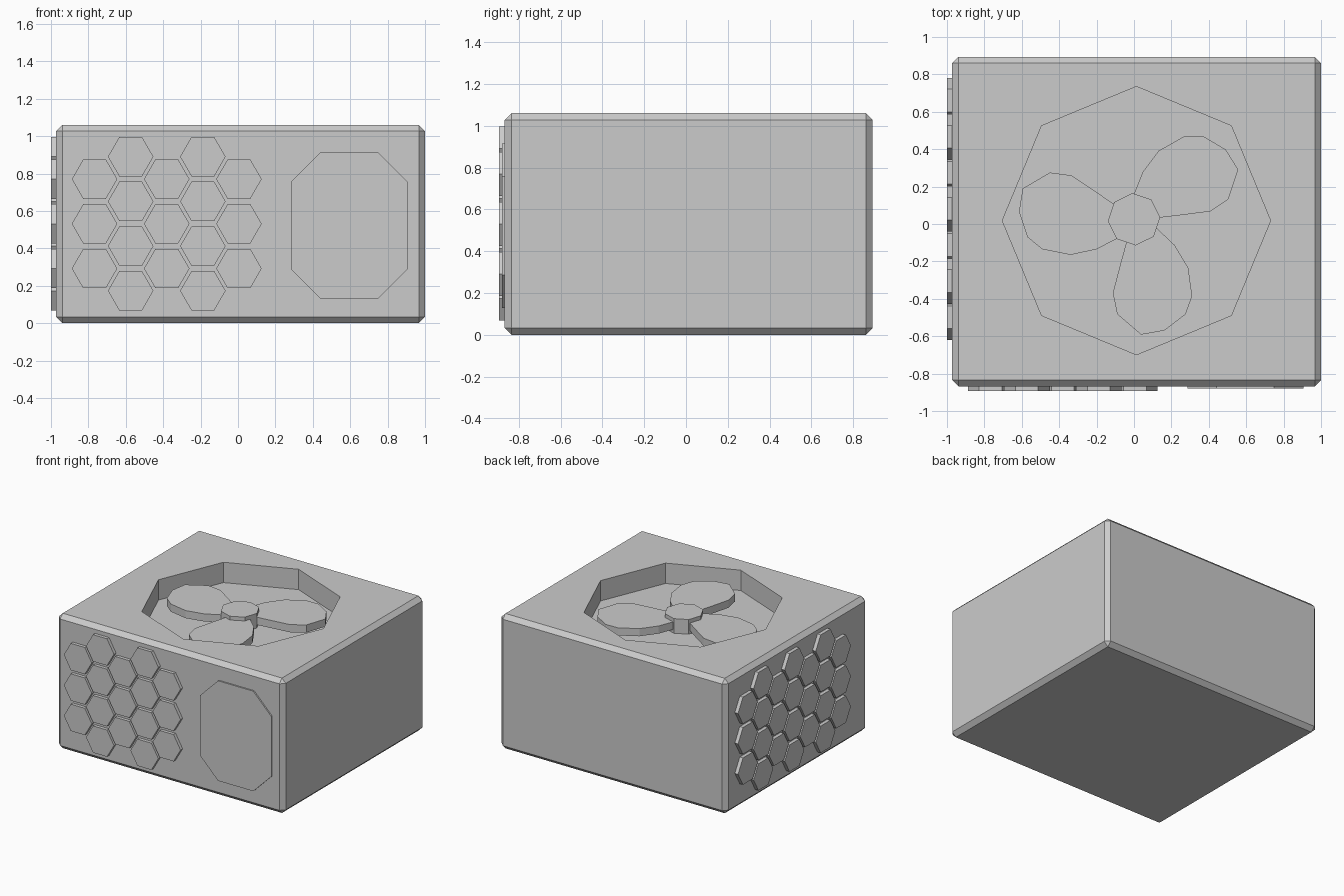
import bpy, bmesh, math
from mathutils import Vector

if "Cube" in bpy.data.objects:
    bpy.data.objects.remove(bpy.data.objects["Cube"])

def add_mesh(name, bm):
    bmesh.ops.recalc_face_normals(bm, faces=bm.faces)
    me = bpy.data.meshes.new(name)
    bm.to_mesh(me)
    bm.free()
    ob = bpy.data.objects.new(name, me)
    bpy.context.collection.objects.link(ob)
    return ob

def prism(bm, points, push):
    """Extrude a closed 3D outline along the vector push."""
    face = bm.faces.new([bm.verts.new(p) for p in points])
    new = bmesh.ops.extrude_face_region(bm, geom=[face], use_keep_orig=True)["geom"]
    bmesh.ops.translate(bm, vec=push, verts=[g for g in new if isinstance(g, bmesh.types.BMVert)])

def ring(n, r, cx=0, cy=0, turn=0):
    return [(cx + r * math.cos(turn + math.tau * i / n),
             cy + r * math.sin(turn + math.tau * i / n)) for i in range(n)]

X0, X1, Y0, Y1, H = -0.972, 1.0, -0.868, 0.893, 1.06
FLOOR = 0.90

# Housing box with chamfered edges
bm = bmesh.new()
prism(bm, [(X0, Y0, 0), (X1, Y0, 0), (X1, Y1, 0), (X0, Y1, 0)], (0, 0, H))
housing = add_mesh("housing", bm)
bevel = housing.modifiers.new("chamfer", 'BEVEL')
bevel.width = 0.033
bevel.segments = 1

# Eight-sided fan recess cut in the top
bm = bmesh.new()
prism(bm, [(x, y, FLOOR) for x, y in ring(8, 0.717, 0.013, 0.018)], (0, 0, 0.4))
cutter = add_mesh("fan_recess_cutter", bm)
cutter.hide_render = True
cutter.hide_viewport = True
cutter.display_type = 'WIRE'
cut = housing.modifiers.new("fan_recess", 'BOOLEAN')
cut.operation = 'DIFFERENCE'
cut.solver = 'EXACT'
cut.object = cutter

# Fan hub
HUB = Vector((0.0, 0.025))
bm = bmesh.new()
prism(bm, [(x, y, FLOOR - 0.01) for x, y in ring(8, 0.14, HUB.x, HUB.y, math.radians(4))],
      (0, 0, 0.125))
add_mesh("fan_hub", bm)

# Three fan blades sharing one outline
blade = [(-0.105, 0.08), (-0.20, 0.145), (-0.335, 0.235), (-0.45, 0.25), (-0.595, 0.165),
         (-0.615, 0.04), (-0.57, -0.095), (-0.49, -0.16), (-0.34, -0.19), (-0.20, -0.16),
         (-0.085, -0.10)]
for i, deg in enumerate((0, 109, -139)):
    c, s = math.cos(math.radians(deg)), math.sin(math.radians(deg))
    bm = bmesh.new()
    prism(bm, [(HUB.x + c * x - s * y, HUB.y + s * x + c * y, 0.925) for x, y in blade],
          (0, 0, 0.06))
    add_mesh(f"fan_blade_{i + 1}", bm)

# Staggered honeycomb: columns of three and four hexagons in turn
def honeycomb(name, columns, start, place, push):
    bm = bmesh.new()
    for col in range(columns):
        tall = col % 2
        for row in range(3 + tall):
            z = (0.89 if tall else 0.77) - 0.239 * row
            prism(bm, [place(u, v) for u, v in ring(6, 0.1215, start + 0.193 * col, z)], push)
    return add_mesh(name, bm)

honeycomb("front_vent", 5, -0.767, lambda u, v: (u, Y0 + 0.01, v), (0, -0.036, 0))
honeycomb("left_vent", 7, -0.498, lambda u, v: (X0 + 0.01, u, v), (-0.038, 0, 0))

# Socket plate on the front, with cut corners
bm = bmesh.new()
cx, cz, w, h, k = 0.595, 0.522, 0.31, 0.393, 0.157
plate = [(w, h - k), (w - k, h), (k - w, h), (-w, h - k),
         (-w, k - h), (k - w, -h), (w - k, -h), (w, k - h)]
prism(bm, [(cx + x, Y0 + 0.01, cz + z) for x, z in plate], (0, -0.021, 0))
add_mesh("socket_plate", bm)
